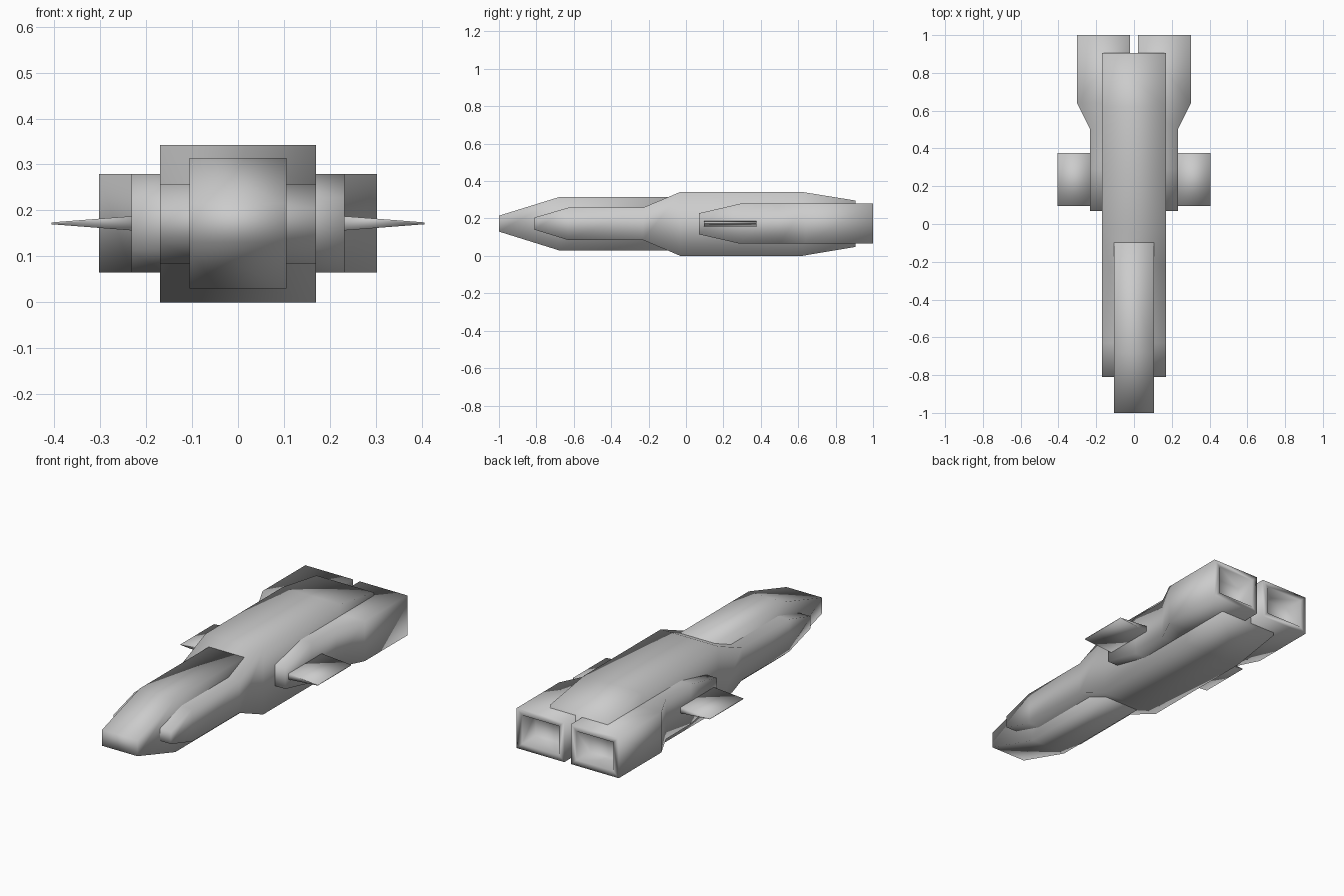
import bpy, bmesh

if "Cube" in bpy.data.objects:
    bpy.data.objects.remove(bpy.data.objects["Cube"])


def loft(name, sections, axis="y"):
    """Closed skin through rectangles: (pos, a0, a1, z0, z1) along y or x."""
    bm = bmesh.new()
    rings = []
    for p, a0, a1, z0, z1 in sections:
        corners = [(a0, z0), (a1, z0), (a1, z1), (a0, z1)]
        rings.append([bm.verts.new((a, p, z) if axis == "y" else (p, a, z))
                      for a, z in corners])
    for r, s in zip(rings, rings[1:]):
        for i in range(4):
            j = (i + 1) % 4
            bm.faces.new((r[i], r[j], s[j], s[i]))
    bm.faces.new(rings[0])
    bm.faces.new(rings[-1][::-1])
    bmesh.ops.recalc_face_normals(bm, faces=bm.faces)
    mesh = bpy.data.meshes.new(name)
    bm.to_mesh(mesh)
    bm.free()
    mesh.shade_smooth()
    obj = bpy.data.objects.new(name, mesh)
    bpy.context.collection.objects.link(obj)
    return obj


def mirror_x(obj):
    obj.modifiers.new("mirror", "MIRROR").use_axis[0] = True


def hull(name, half, profile):
    return loft(name, [(y, -half, half, z0, z1) for y, z0, z1 in profile])


# Nose and cockpit spine
hull("nose", 0.105, [(-1, 0.13, 0.215), (-0.68, 0.03, 0.314),
                     (-0.06, 0.03, 0.314)])

# Wide main hull with slimmer front cheeks
hull("main_hull", 0.17, [(-0.81, 0.14, 0.205), (-0.63, 0.085, 0.258),
                         (-0.23, 0.085, 0.258), (-0.03, 0, 0.342),
                         (0.62, 0, 0.342), (0.905, 0.048, 0.296)])

# Engine pods, ending in a recessed exhaust
mirror_x(loft("engine_pod", [
    (0.07, 0.02, 0.232, 0.115, 0.228),
    (0.29, 0.02, 0.232, 0.065, 0.279),
    (0.50, 0.02, 0.232, 0.065, 0.279),
    (0.64, 0.02, 0.302, 0.065, 0.279),
    (1.00, 0.02, 0.302, 0.065, 0.279),
    (1.00, 0.052, 0.27, 0.095, 0.249),
    (0.91, 0.07, 0.252, 0.11, 0.234)]))

# Stub wings tapering in thickness
mirror_x(loft("stub_wing", [(0.225, 0.095, 0.377, 0.156, 0.188),
                            (0.406, 0.095, 0.377, 0.17, 0.174)], "x"))
